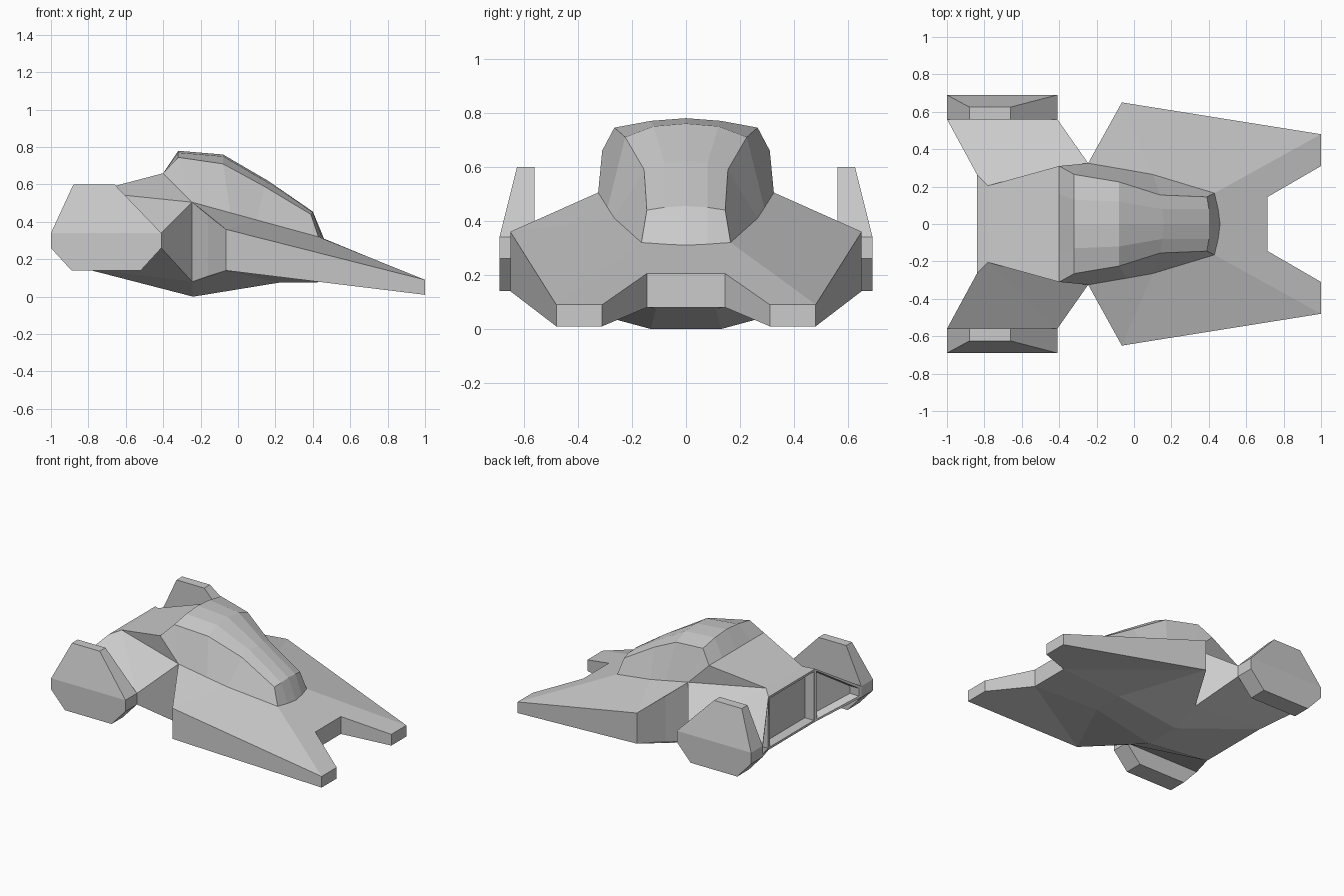
import bpy, bmesh

if "Cube" in bpy.data.objects:
    bpy.data.objects.remove(bpy.data.objects["Cube"])


def build(name, points, half_faces, centre_faces=(), recess=()):
    """Mesh from half a set of named points; 'm:' marks the mirrored twin."""
    bm = bmesh.new()
    cache = {}

    def vert(key, side):
        if key.startswith("m:"):
            key, side = key[2:], -side
        x, y, z = points[key]
        co = (x, y * side, z)
        if co not in cache:
            cache[co] = bm.verts.new(co)
        return cache[co]

    pockets = []

    def face(text, side):
        vs = list(dict.fromkeys(vert(k, side) for k in text.split()))
        if len(vs) > 2:
            f = bm.faces.new(vs)
            if text in recess:
                pockets.append(f)

    for text in half_faces:
        for side in (1, -1):
            face(text, side)
    for text in centre_faces:
        face(text, 1)
    bmesh.ops.recalc_face_normals(bm, faces=bm.faces[:])
    # Framed openings, sunk straight forward
    for f in pockets:
        bmesh.ops.inset_individual(bm, faces=[f], thickness=0.022)
        bmesh.ops.inset_individual(bm, faces=[f], thickness=0.002)
        bmesh.ops.translate(bm, verts=f.verts[:], vec=(0.07, 0, 0))
    mesh = bpy.data.meshes.new(name)
    bm.to_mesh(mesh)
    bm.free()
    obj = bpy.data.objects.new(name, mesh)
    bpy.context.collection.objects.link(obj)
    return obj


# Hull: forked front wings, rear deck, rear struts and keel
hull = {
    "B0": (-.245, .325, .505), "B1": (.1, .265, .41), "B2": (.43, .165, .32), "B3": (.46, 0, .31),
    "W1": (-.16, .46, .435), "W2": (-.065, .65, .36), "T1": (1, .48, .09), "T2": (1, .31, .09),
    "N": (.715, .145, .205),
    "b0": (-.245, .325, .08), "w1": (-.16, .46, .11), "w2": (-.065, .65, .14),
    "t1": (1, .48, .01), "t2": (1, .31, .01), "n": (.715, .145, .08),
    "K1": (-.24, .13, 0), "K2": (.22, .11, .075),
    "D": (-.4, .31, .66), "P": (-.78, .205, .56),
    "Q": (-.84, .265, .535), "R": (-.84, .265, .155),
    "F0": (-1, .56, .34), "F1": (-.41, .56, .34), "f1": (-.41, .56, .26), "f0": (-1, .56, .26),
}
rear_wing, rear_centre = "Q F0 f0 R", "Q m:Q m:R R"
build("hull", hull, [
    # front wing top, sides, underside
    "B0 W1 W2", "B0 W2 B1", "B1 W2 T1 B2", "B2 T1 T2 N",
    "B0 W1 w1 b0", "W1 W2 w2 w1", "W2 T1 t1 w2", "T1 T2 t2 t1", "T2 N n t2",
    "b0 w1 w2", "K1 b0 w2 K2", "K2 w2 n", "n w2 t1 t2",
    # rear deck side and rear strut
    "P D B0", "P B0 F1", "P F1 F0 Q", "B0 F1 f1 b0", "R b0 f1 f0", "R K1 b0",
    rear_wing,
], [
    "B2 N m:N m:B2 B3", "N m:N m:n n", "K2 m:K2 m:n n", "K1 m:K1 m:K2 K2",
    "R m:R m:K1 K1", "P D m:D m:P", "P m:P m:Q Q", rear_centre,
], recess=(rear_wing, rear_centre))

# Canopy: stations of centre, mid, shoulder and base points
stations = [
    [(-.4, 0, .66), (-.4, .16, .66), (-.4, .31, .66), (-.245, .325, .505)],
    [(-.32, 0, .78), (-.32, .13, .77), (-.32, .265, .745), (-.245, .325, .505)],
    [(-.08, 0, .76), (-.08, .12, .75), (-.08, .225, .71), (-.04, .29, .448)],
    [(.16, 0, .62), (.15, .08, .615), (.14, .155, .59), (.1, .265, .41)],
    [(.4, 0, .455), (.4, .08, .45), (.39, .145, .44), (.43, .165, .32)],
    [(.46, 0, .31), (.45, .08, .314), (.43, .165, .32), (.43, .165, .32)],
]
canopy = {f"{i}{j}": p for i, row in enumerate(stations) for j, p in enumerate(row)}
build("canopy", canopy, [f"{i}{j} {i+1}{j} {i+1}{j+1} {i}{j+1}"
                         for i in range(5) for j in range(3)])

# Tail fins: octagonal plates whose outer side leans in toward the top
outline = [(-1, .34), (-.88, .6), (-.66, .6), (-.41, .34),
           (-.41, .26), (-.52, .14), (-.89, .14), (-1, .26)]
fin = {}
for i, (x, z) in enumerate(outline):
    fin[f"i{i}"] = (x, .56, z)
    fin[f"o{i}"] = (x, .625 if z > .5 else .69, z)
build("tail_fins", fin,
      [f"i{i} i{(i+1) % 8} o{(i+1) % 8} o{i}" for i in range(8)]
      + [" ".join(f"i{i}" for i in range(8)), "o0 o1 o2 o3", "o3 o4 o7 o0", "o4 o5 o6 o7"])
